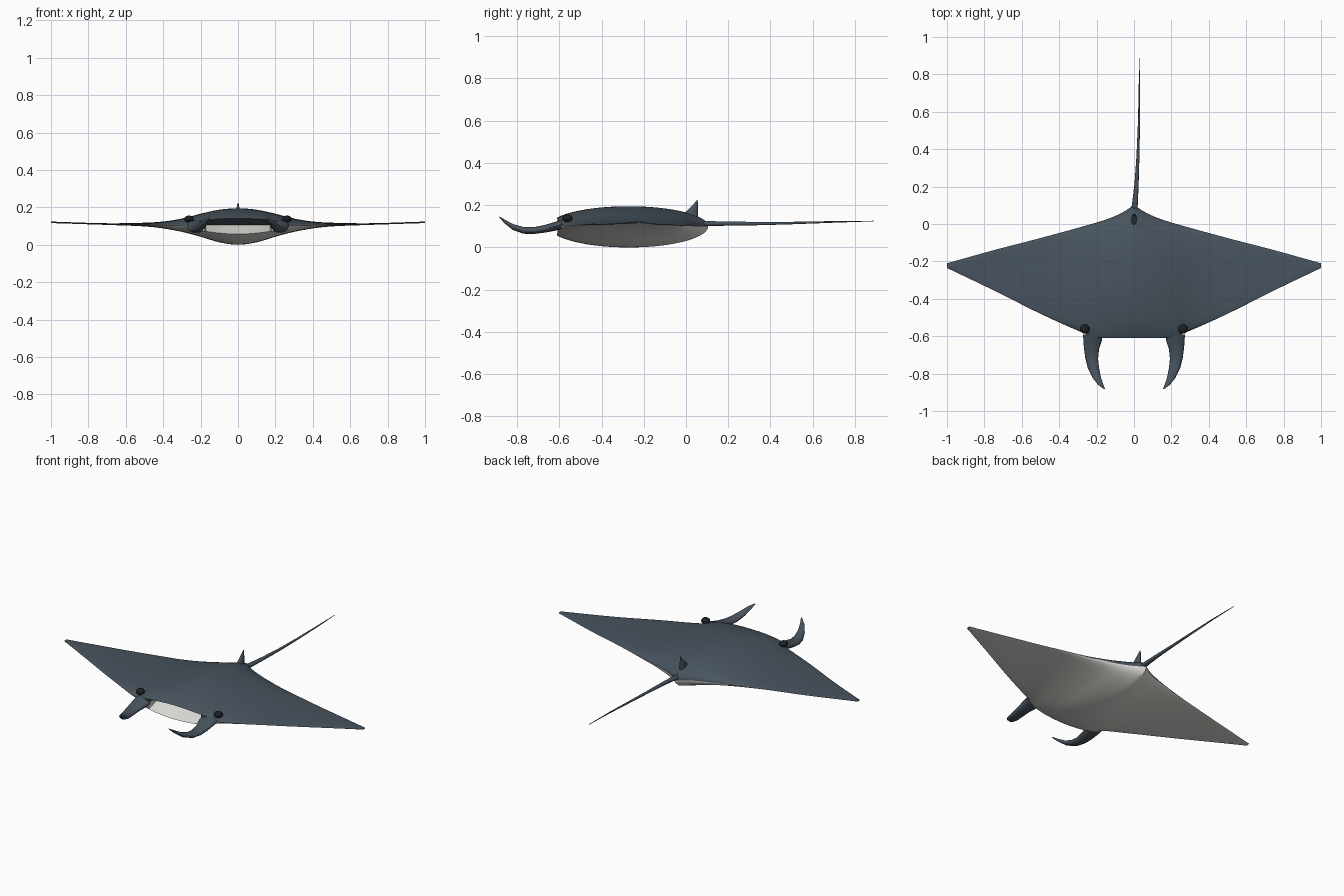
import bpy, bmesh, math

cube = bpy.data.objects.get("Cube")
if cube:
    bpy.data.objects.remove(cube)


def material(name, colour):
    m = bpy.data.materials.new(name)
    m.use_nodes = True
    m.diffuse_color = (*colour, 1)
    m.node_tree.nodes["Principled BSDF"].inputs["Base Color"].default_value = (*colour, 1)
    return m


slate = material("slate_blue", (0.065, 0.088, 0.112))
pale = material("belly_white", (0.70, 0.70, 0.66))
black = material("eye_black", (0.012, 0.013, 0.015))


def curve(points):
    """Smooth function through (x, value) points, level at its first point."""
    n = len(points)
    slope = [0.0] * n
    for i in range(1, n):
        a, b = points[i - 1], points[min(i + 1, n - 1)]
        slope[i] = (b[1] - a[1]) / (b[0] - a[0])

    def f(x):
        i = next((k for k in range(n - 2) if x <= points[k + 1][0]), n - 2)
        (x0, y0), (x1, y1) = points[i], points[i + 1]
        h = x1 - x0
        t = (x - x0) / h
        return (y0 * (1 + 2 * t) * (1 - t) ** 2 + slope[i] * h * t * (1 - t) ** 2
                + y1 * t * t * (3 - 2 * t) + slope[i + 1] * h * t * t * (t - 1))
    return f


def finish(name, bm, mats, angle=40):
    bmesh.ops.remove_doubles(bm, verts=bm.verts, dist=0.0002)
    bmesh.ops.recalc_face_normals(bm, faces=bm.faces)
    me = bpy.data.meshes.new(name)
    bm.to_mesh(me)
    bm.free()
    for m in mats:
        me.materials.append(m)
    ob = bpy.data.objects.new(name, me)
    bpy.context.collection.objects.link(ob)
    bpy.ops.object.select_all(action='DESELECT')
    ob.select_set(True)
    bpy.context.view_layer.objects.active = ob
    bpy.ops.object.shade_smooth_by_angle(angle=math.radians(angle))
    return ob


# Body: wing-shaped slices from tip to tip, blunt at the mouth
lead = curve([(0, -.61), (.2, -.605), (.3, -.57), (.5, -.48), (.75, -.355), (1, -.235)])
trail = curve([(0, .105), (.03, .08), (.1, .043), (.2, .008), (.5, -.075), (.75, -.14), (1, -.21)])
rise = curve([(0, .095), (.1, .087), (.2, .065), (.3, .038), (.4, .02), (.5, .011), (.7, .005), (1, .004)])
drop = curve([(0, .1), (.1, .087), (.2, .058), (.3, .033), (.4, .017), (.5, .009), (.7, .004), (1, .004)])
middle = curve([(0, .1), (.3, .102), (.5, .107), (.7, .11), (1, .12)])
N = 24
MOUTH = .172


def body_slice(x):
    a = abs(x)
    y0, y1 = lead(a), trail(a)
    blunt = min(1, max(0, (a - .2) / .08))
    start = math.acos(-(.9 + .1 * blunt))
    top, bottom = [], []
    for i in range(N + 1):
        ang = start * (1 - i / N)
        t = math.cos(ang)
        y = y0 + (y1 - y0) * (t - math.cos(start)) / (1 - math.cos(start))
        top.append((x, y, middle(a) + rise(a) * math.sin(ang)))
        bottom.append((x, y, middle(a) - drop(a) * math.sin(ang)))
    depth = .1 if a <= MOUTH + .0001 else 0
    return top + bottom[-2::-1] + [(x, y0 + depth, middle(a) + .006 * (1 - blunt))]


half = [MOUTH * i / 8 for i in range(9)] + [.178, .19, .2, .22, .24, .26, .28]
half += [.28 + .72 * i / 24 for i in range(1, 25)]
bm = bmesh.new()
rings = [[bm.verts.new(p) for p in body_slice(x)] for x in [-x for x in half[:0:-1]] + half]
size = len(rings[0])
for a, b in zip(rings, rings[1:]):
    for k in range(size):
        j = (k + 1) % size
        f = bm.faces.new((a[k], a[j], b[j], b[k]))
        # dark back and palate, pale belly and mouth floor
        f.material_index = 0 if k < N or k == size - 1 else 1
for ring in (rings[0], rings[-1]):
    bm.faces.new(ring)
finish("body", bm, (slate, pale))


def loft(name, sections, upright=False, sides=16):
    """Ellipses (x, y, z, half width, half height) joined in order."""
    bm = bmesh.new()
    rings = []
    for x, y, z, w, h in sections:
        ring = []
        for i in range(sides):
            c, s = w * math.cos(math.tau * i / sides), h * math.sin(math.tau * i / sides)
            ring.append(bm.verts.new((x + c, y + s, z) if upright else (x + c, y, z + s)))
        rings.append(ring)
    for a, b in zip(rings, rings[1:]):
        for i in range(sides):
            j = (i + 1) % sides
            bm.faces.new((a[i], a[j], b[j], b[i]))
    bm.faces.new(rings[0])
    bm.faces.new(rings[-1])
    return finish(name, bm, (slate,), 50)


# Horns beside the mouth, curling inward and up, and eyes
HORN = [(.222, -.59, .108, .05, .022), (.221, -.62, .1, .05, .021), (.227, -.67, .088, .04, .018),
        (.226, -.72, .08, .034, .016), (.217, -.77, .081, .03, .016), (.2, -.82, .097, .023, .014),
        (.178, -.86, .124, .014, .009), (.157, -.883, .144, .004, .003)]
for side, label in ((1, "left"), (-1, "right")):
    loft(label + "_horn", [(side * x, y, z, w, h) for x, y, z, w, h in HORN])
    bm = bmesh.new()
    bmesh.ops.create_uvsphere(bm, u_segments=16, v_segments=10, radius=.025)
    eye = finish(label + "_eye", bm, (black,))
    eye.location = (side * .262, -.562, .138)
    eye.scale = (1, 1, .72)

# Tail
loft("tail", [(0, .06, .112, .018, .013), (.006, .12, .113, .015, .012), (.014, .22, .113, .011, .01),
              (.021, .36, .113, .008, .008), (.026, .52, .116, .006, .006),
              (.029, .7, .121, .004, .004), (.028, .888, .125, .0015, .0015)], sides=10)

# Small dorsal fin
loft("dorsal_fin", [(0, .018, .13, .017, .04), (0, .026, .165, .014, .03), (0, .038, .19, .009, .018),
                    (0, .048, .21, .005, .008), (0, .053, .224, .0015, .002)], upright=True, sides=12)
